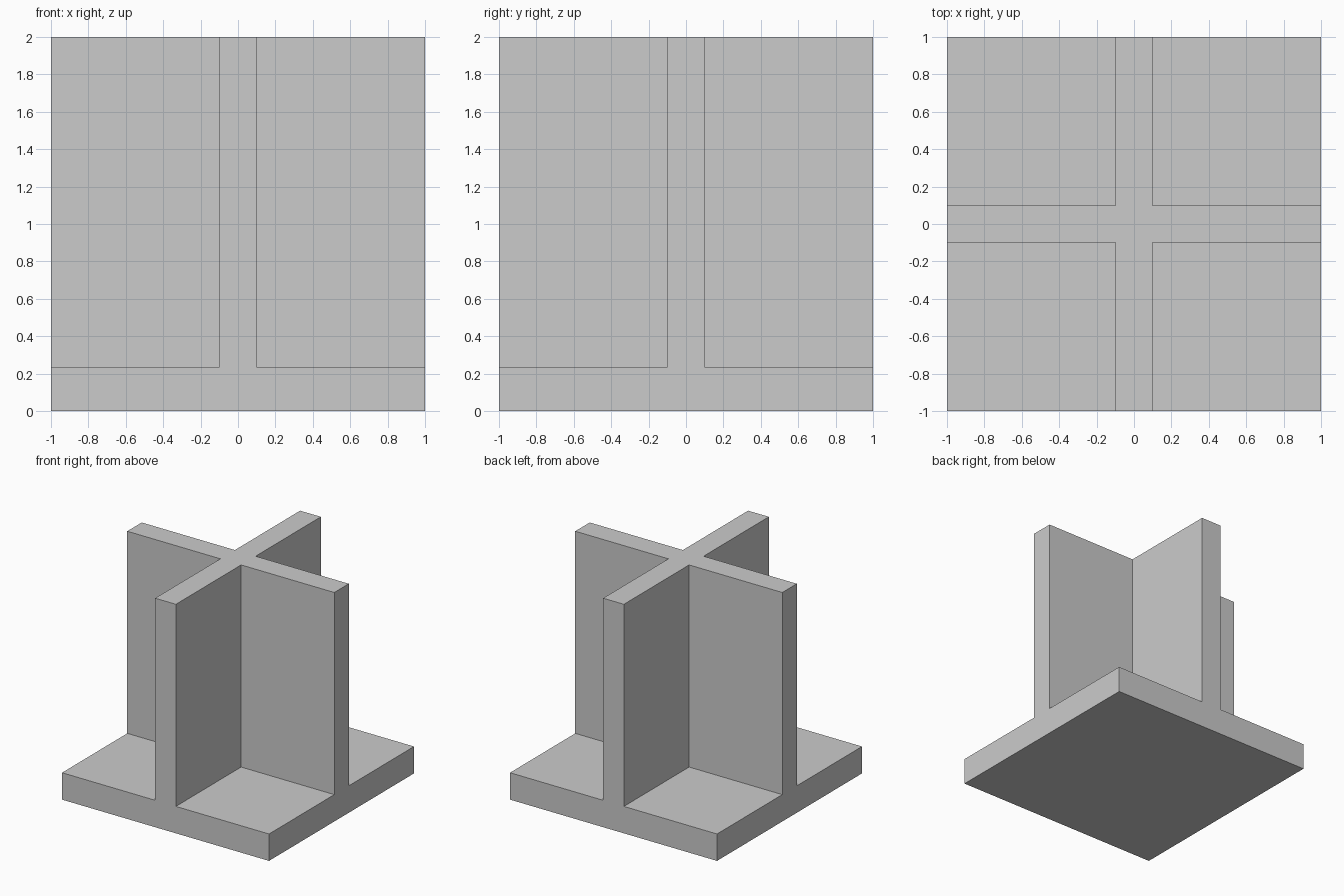
import bpy, bmesh, math

if "Cube" in bpy.data.objects:
    bpy.data.objects.remove(bpy.data.objects["Cube"])

BASE_TOP, TOP = 0.235, 2.0
STOPS = (-1.0, -0.1, 0.1, 1.0)


def extrude_up(bm, faces, height):
    """Extrude a face region straight up and return its new top faces."""
    geom = bmesh.ops.extrude_face_region(bm, geom=faces)["geom"]
    verts = [g for g in geom if isinstance(g, bmesh.types.BMVert)]
    bmesh.ops.translate(bm, verts=verts, vec=(0, 0, height))
    return [g for g in geom if isinstance(g, bmesh.types.BMFace)]


bm = bmesh.new()

# Square base footprint, divided where the walls stand
grid = [[bm.verts.new((x, y, 0)) for x in STOPS] for y in STOPS]
footprint = [bm.faces.new((grid[j][i], grid[j][i + 1], grid[j + 1][i + 1], grid[j + 1][i]))
             for j in range(3) for i in range(3)]
bottom = bmesh.ops.duplicate(bm, geom=footprint)["geom"]
bmesh.ops.reverse_faces(bm, faces=[g for g in bottom if isinstance(g, bmesh.types.BMFace)])

# Base slab
slab_top = extrude_up(bm, footprint, BASE_TOP)

# Crossed walls, flush with the base edges
cross = [f for f in slab_top
         if min(abs(f.calc_center_median().x), abs(f.calc_center_median().y)) < 0.1]
extrude_up(bm, cross, TOP - BASE_TOP)

# Join the underside and merge coplanar faces
bmesh.ops.remove_doubles(bm, verts=bm.verts[:], dist=1e-4)
bmesh.ops.dissolve_limit(bm, angle_limit=math.radians(1), verts=bm.verts[:], edges=bm.edges[:])
bmesh.ops.recalc_face_normals(bm, faces=bm.faces[:])

mesh = bpy.data.meshes.new("cross_wall_stand")
bm.to_mesh(mesh)
bm.free()
bpy.context.collection.objects.link(bpy.data.objects.new("cross_wall_stand", mesh))
